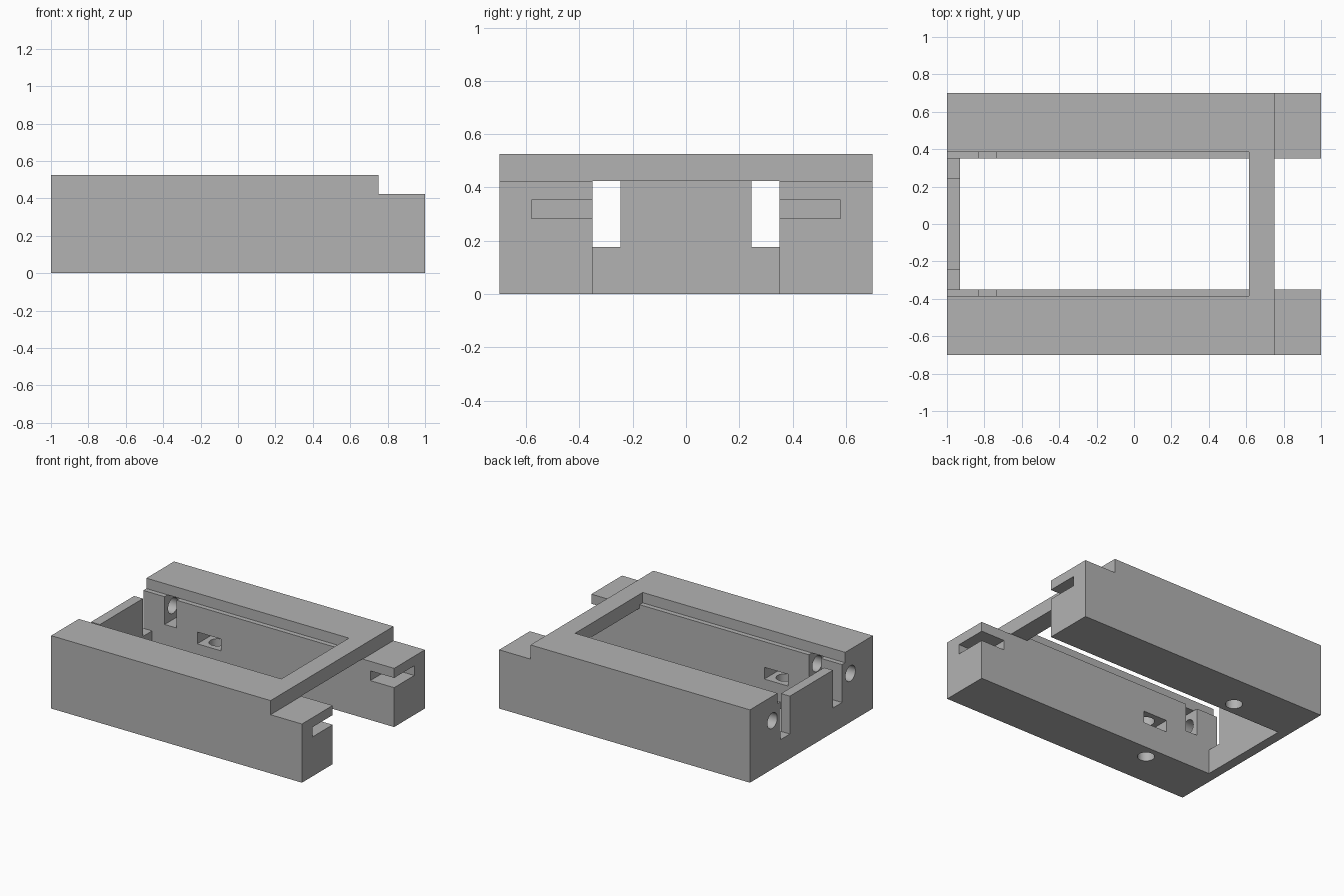
import bpy
import math
from mathutils import Vector

if "Cube" in bpy.data.objects:
    bpy.data.objects.remove(bpy.data.objects["Cube"])

grey = bpy.data.materials.new("light grey")
grey.diffuse_color = (0.45, 0.45, 0.45, 1)
grey.use_nodes = True
grey.node_tree.nodes["Principled BSDF"].inputs["Base Color"].default_value = grey.diffuse_color


def box(name, x, y, z):
    """Box from (min, max) ranges."""
    bpy.ops.mesh.primitive_cube_add(size=1)
    ob = bpy.context.object
    ob.name = name
    ranges = (x, y, z)
    for v in ob.data.vertices:
        v.co = Vector([r[0] if c < 0 else r[1] for c, r in zip(v.co, ranges)])
    return ob


def rod(name, centre, radius, length, rotation=(0, 0, 0)):
    bpy.ops.mesh.primitive_cylinder_add(vertices=48, radius=radius, depth=length,
                                        location=centre, rotation=rotation)
    ob = bpy.context.object
    ob.name = name
    return ob


def cut(body, cutter):
    """Subtract the cutter from the body, then discard it."""
    mod = body.modifiers.new(cutter.name, 'BOOLEAN')
    mod.operation = 'DIFFERENCE'
    mod.solver = 'EXACT'
    mod.object = cutter
    bpy.context.view_layer.objects.active = body
    bpy.ops.object.modifier_apply(modifier=mod.name)
    bpy.data.objects.remove(cutter, do_unlink=True)


# Solid block for both rails, the bridge and the end wall
frame = box("slotted_frame", (-1, 1), (-0.70, 0.70), (0, 0.525))

# Central opening below the bridge, and the wider recess behind it
cut(frame, box("well", (-0.93, 1.1), (-0.35, 0.35), (-0.1, 0.425)))
cut(frame, box("recess", (-1.1, 0.615), (-0.385, 0.385), (0.45, 0.6)))
cut(frame, box("upper_well", (-0.93, 0.615), (-0.35, 0.35), (0.40, 0.5)))
# Lowered step at the open end
cut(frame, box("step", (0.75, 1.1), (-0.8, 0.8), (0.423, 0.6)))


def side(s, a, b):
    return tuple(sorted((s * a, s * b)))


for s in (-1, 1):
    # Gap beside the end wall's tab
    cut(frame, box("tab_gap", (-1.1, -0.9), side(s, 0.245, 0.35), (0.177, 0.5)))
    # Slot in the open end of the rail
    cut(frame, box("end_slot", (0.81, 1.1), side(s, 0.3, 0.58), (0.284, 0.354)))
    # Upright nut pocket with its lengthwise bolt hole
    cut(frame, box("nut_slot", (-0.83, -0.735), side(s, 0.3, 0.54), (0.25, 0.45)))
    cut(frame, rod("end_hole", (-0.875, s * 0.445, 0.35), 0.056, 0.45,
                   (0, math.pi / 2, 0)))
    # Flat nut pocket with its upright bolt hole
    cut(frame, box("nut_pocket", (-0.57, -0.38), side(s, 0.3, 0.54), (0.18, 0.265)))
    cut(frame, rod("base_hole", (-0.475, s * 0.445, 0.12), 0.056, 0.44))

frame.data.materials.clear()
frame.data.materials.append(grey)
for p in frame.data.polygons:
    p.material_index = 0

bpy.ops.object.select_all(action='DESELECT')
frame.select_set(True)
bpy.context.view_layer.objects.active = frame
bpy.ops.object.shade_smooth_by_angle(angle=math.radians(30))
